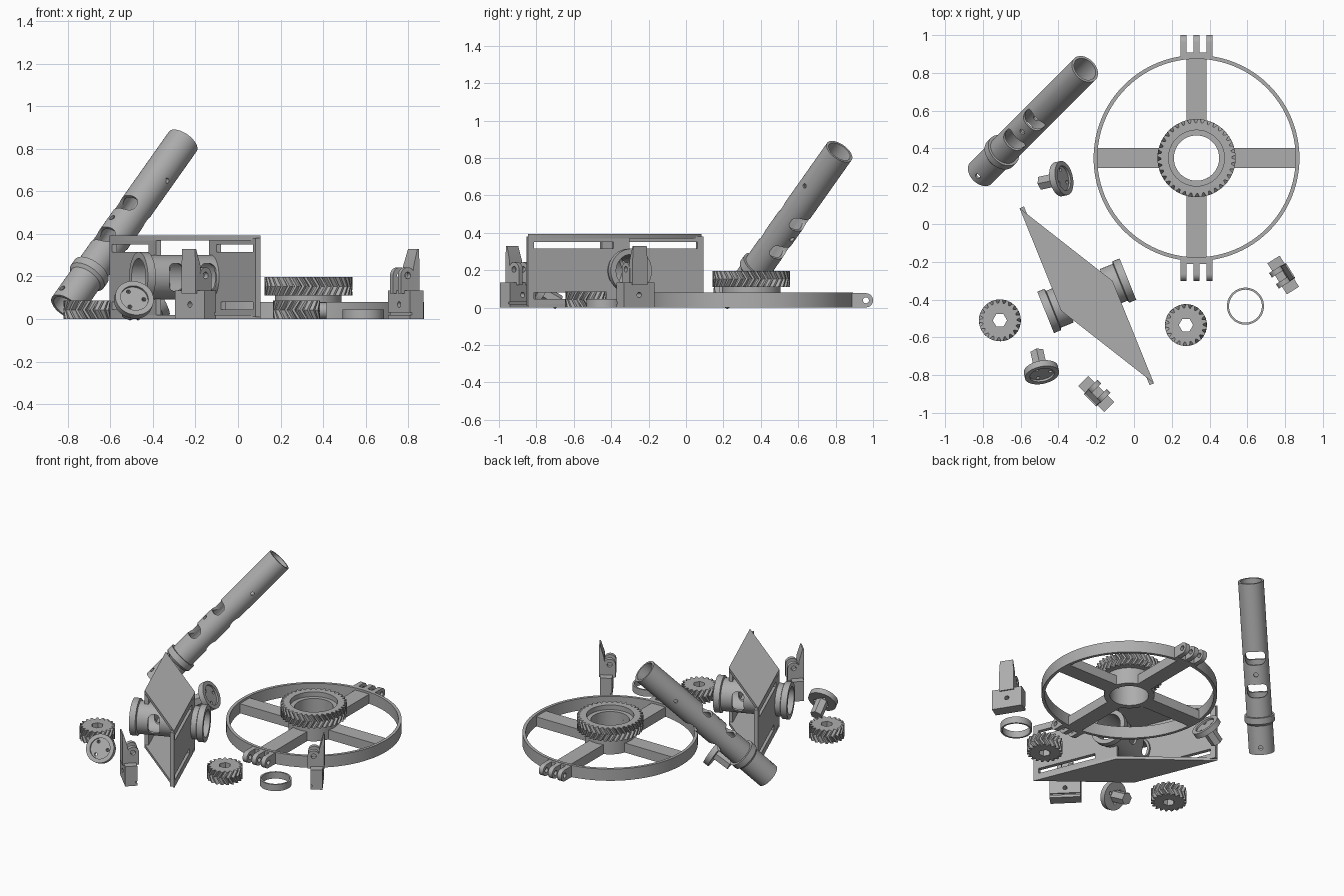
import bpy
from math import sin, cos, pi, radians
from mathutils import Matrix, Vector

if "Cube" in bpy.data.objects:
    bpy.data.objects.remove(bpy.data.objects["Cube"])

grey = bpy.data.materials.new("plain grey")
grey.use_nodes = True
grey.diffuse_color = (0.42, 0.42, 0.42, 1)
grey.node_tree.nodes["Principled BSDF"].inputs["Base Color"].default_value = (0.42, 0.42, 0.42, 1)
parts = []


# --- helpers -------------------------------------------------------------
def loft(name, loops, closed=False):
    """Skin equal-length loops; cap the ends or wrap round to the start."""
    n, m = len(loops[0]), len(loops)
    faces = []
    for i in range(m if closed else m - 1):
        a, b = i * n, (i + 1) % m * n
        faces += [(a + j, a + (j + 1) % n, b + (j + 1) % n, b + j) for j in range(n)]
    if not closed:
        faces += [tuple(reversed(range(n))), tuple(range((m - 1) * n, m * n))]
    mesh = bpy.data.meshes.new(name)
    mesh.from_pydata([v for loop in loops for v in loop], [], faces)
    mesh.materials.append(grey)
    obj = bpy.data.objects.new(name, mesh)
    bpy.context.scene.collection.objects.link(obj)
    parts.append(obj)
    return obj


def prism(name, outline, low, high):
    return loft(name, [[(x, y, z) for x, y in outline] for z in (low, high)])


def circle(r, n=48):
    return [(r * cos(2 * pi * i / n), r * sin(2 * pi * i / n)) for i in range(n)]


def cyl(name, r, low, high, n=48):
    return prism(name, circle(r, n), low, high)


def box(name, x0, x1, y0, y1, z0, z1):
    return prism(name, [(x0, y0), (x1, y0), (x1, y1), (x0, y1)], z0, z1)


def revolve(name, profile, n=64):
    return loft(name, [[(x, y, z) for x, y in circle(r, n)] for r, z in profile], True)


def rounded(w, h, r):
    """Rounded rectangle outline."""
    pts = []
    for k, (sx, sy) in enumerate(((1, 1), (-1, 1), (-1, -1), (1, -1))):
        for i in range(7):
            a = (k + i / 6) * pi / 2
            pts.append((sx * (w / 2 - r) + r * cos(a), sy * (h / 2 - r) + r * sin(a)))
    return pts


def lug(name, length, r, hole, low, high):
    """Round-ended plate along x with a hole at the round centre."""
    arc = [(length + r * cos(a), r * sin(a)) for a in (pi * (i / 12 - 0.5) for i in range(13))]
    obj = prism(name, [(0, -r)] + arc + [(0, r)], low, high)
    return cut(obj, move(cyl("hole", hole, low - 1, high + 1, 20), (length, 0, 0)))


def move(obj, loc=(0, 0, 0), axis="Z", angle=0):
    obj.data.transform(Matrix.Translation(loc) @ Matrix.Rotation(radians(angle), 4, axis))
    return obj


def cut(obj, *cutters):
    for c in cutters:
        c.hide_render = True
        mod = obj.modifiers.new("cut", "BOOLEAN")
        mod.object, mod.operation, mod.solver = c, "DIFFERENCE", "EXACT"
    bpy.context.view_layer.update()
    mesh = bpy.data.meshes.new_from_object(obj.evaluated_get(bpy.context.evaluated_depsgraph_get()))
    obj.modifiers.clear()
    obj.data = mesh
    for c in cutters:
        parts.remove(c)
        bpy.data.objects.remove(c)
    return obj


def place(start, matrix):
    """Move every part made since index start."""
    for obj in parts[start:]:
        obj.data.transform(matrix)


def turn(loc, degrees):
    return Matrix.Translation(loc) @ Matrix.Rotation(radians(degrees), 4, "Z")


def gear(name, r, teeth, low, high, hand):
    """Herringbone gear blank."""
    root, tooth = r - 0.02, []
    for i in range(teeth):
        for f, rad in ((0, root), (0.2, root), (0.42, r), (0.75, r)):
            tooth.append((rad, 2 * pi * (i + f) / teeth))
    loops = []
    for z, t in ((low, 0), ((low + high) / 2, hand), (high, 0)):
        loops.append([(rad * cos(a + t), rad * sin(a + t), z) for rad, a in tooth])
    return loft(name, loops)


# --- spoked wheel with gear and hinge lugs -------------------------------
s = len(parts)
revolve("wheel_rim", [(0.545, 0), (0.545, 0.08), (0.525, 0.08), (0.525, 0)], 96)
revolve("wheel_hub", [(0.157, 0), (0.157, 0.12), (0.12, 0.12), (0.12, 0)])
for k in range(4):
    move(box("wheel_spoke", 0.14, 0.53, -0.053, 0.053, 0, 0.065), angle=90 * k)
cut(gear("large_gear", 0.207, 36, 0.11, 0.197, 0.13),
    cyl("bore", 0.12, 0, 1), cyl("recess", 0.148, 0.165, 1))
for side in (90, 270):
    move(box("lug_base", 0.53, 0.56, -0.085, 0.085, 0, 0.077), angle=side)
    for off in (-0.069, 0, 0.069):
        tab = lug("wheel_lug", 0.075, 0.038, 0.016, -0.016, 0.016)
        move(tab, (0.538, off, 0.039), "X", 90)
        move(tab, angle=side)
place(s, Matrix.Translation((0.331, 0.349, 0)))

# --- leaning tube --------------------------------------------------------
s = len(parts)
tube = revolve("long_tube", [(0.08, 0), (0.08, 0.185), (0.094, 0.2), (0.094, 0.24),
                             (0.08, 0.24), (0.08, 1.1), (0.066, 1.1), (0.066, 0)])
cuts = []
for t in (0.41, 0.62):
    cuts.append(move(prism("window", rounded(0.085, 0.125, 0.03), -0.2, 0.2), (0, 0, t), "Y", 90))
for t in (0.045, 0.515):
    cuts.append(move(cyl("pin_hole", 0.014, -0.2, 0.2, 20), (0, 0, t), "Y", 90))
cuts.append(move(cyl("cross_hole", 0.012, -0.2, 0.2, 20), (0, 0, 0.84), "X", 90))
cut(tube, *cuts)
along, up = Vector((0.5, 0.5, 0.5 ** 0.5)), Vector((-0.5, -0.5, 0.5 ** 0.5))
frame = Matrix((up, along.cross(up), along)).transposed().to_4x4()
place(s, Matrix.Translation((-0.81, 0.27, 0.057)) @ frame)

# --- slanted housing with cross drum -------------------------------------
s = len(parts)
corners = [(0.156, -0.563), (0.156, 0.022), (-0.156, 0.563), (-0.156, -0.022)]
prism("housing_top", corners, 0.37, 0.393)
prism("housing_floor", corners, 0, 0.02)
bore = []
for side in (0, 180):
    wall = box("housing_wall", 0.131, 0.156, -0.563, 0.022, 0.01, 0.38)
    cut(wall, box("slot", 0, 1, -0.53, -0.07, 0.315, 0.35),
        box("slot", 0, 1, -0.53, -0.13, 0.045, 0.08),
        move(cyl("opening", 0.09, 0, 1), (0, 0, 0.197), "Y", 90))
    move(wall, angle=side)
drum = revolve("cross_drum", [(0.118, -0.235), (0.118, -0.195), (0.105, -0.19), (0.105, 0.19),
                              (0.118, 0.195), (0.118, 0.235), (0.088, 0.235), (0.088, -0.235)])
move(drum, axis="Y", angle=90)
cut(drum, *[move(prism("window", rounded(0.075, 0.13, 0.03), -0.3, 0.3), (x, 0, 0), "X", 90)
            for x in (-0.08, 0.08)])
move(drum, (0, 0, 0.197))
place(s, turn((-0.25, -0.38, 0), 22))

# --- small gears and loose ring ------------------------------------------
for x, y, hand in ((-0.71, -0.51, -0.25), (0.275, -0.535, -0.25)):
    pinion = cut(gear("small_gear", 0.111, 19, 0, 0.087, hand), cyl("hex_bore", 0.038, -1, 1, 6))
    move(pinion, (x, y, 0))
ring = revolve("loose_ring", [(0.098, 0), (0.098, 0.045), (0.087, 0.045), (0.087, 0)])
move(ring, (0.59, -0.435, 0))

# --- flanged caps with hex stems -----------------------------------------
for x, y, az in ((-0.49, -0.785, 102), (-0.385, 0.24, 192)):
    s = len(parts)
    disc = cyl("cap_disc", 0.092, -0.018, 0.018)
    holes = [move(cyl("screw_hole", 0.01, -1, 1, 16),
                  (0.047 * cos(a), 0.047 * sin(a), 0)) for a in (0.5, 2.6, 4.7)]
    cut(disc, cyl("recess", 0.066, 0.006, 1), *holes)
    cyl("cap_stem", 0.04, -0.125, -0.01, 6)
    place(s, turn((x, y, 0.09), az) @ Matrix.Rotation(radians(-60), 4, "Y"))

# --- hinge clips ---------------------------------------------------------
for x, y, az in ((-0.2, -0.9, -45), (0.79, -0.27, 122)):
    s = len(parts)
    cut(box("clip_block", -0.097, 0.097, -0.038, 0.038, 0, 0.135),
        move(cyl("screw_hole", 0.014, -1, 1, 20), (0, 0, 0.068), "X", 90),
        box("groove", -1, 1, 0.028, 1, 0.018, 0.03))
    loft("clip_plate", [[(-w, y0, z), (w, y0, z), (w, y1, z), (-w, y1, z)]
                        for w, y0, y1, z in ((0.047, -0.046, -0.008, 0.12),
                                             (0.047, -0.046, -0.014, 0.25),
                                             (0.042, -0.046, -0.038, 0.33))])
    for off in (-0.0345, 0.0345):
        ear = lug("clip_lug", 0.085, 0.038, 0.016, -0.014, 0.014)
        move(ear, (off, 0.02, 0.12), "Y", -90)
    place(s, turn((x, y, 0), az))

# --- shading -------------------------------------------------------------
bpy.ops.object.select_all(action="DESELECT")
for obj in parts:
    obj.select_set(True)
bpy.context.view_layer.objects.active = parts[0]
bpy.ops.object.shade_smooth_by_angle(angle=radians(30))
